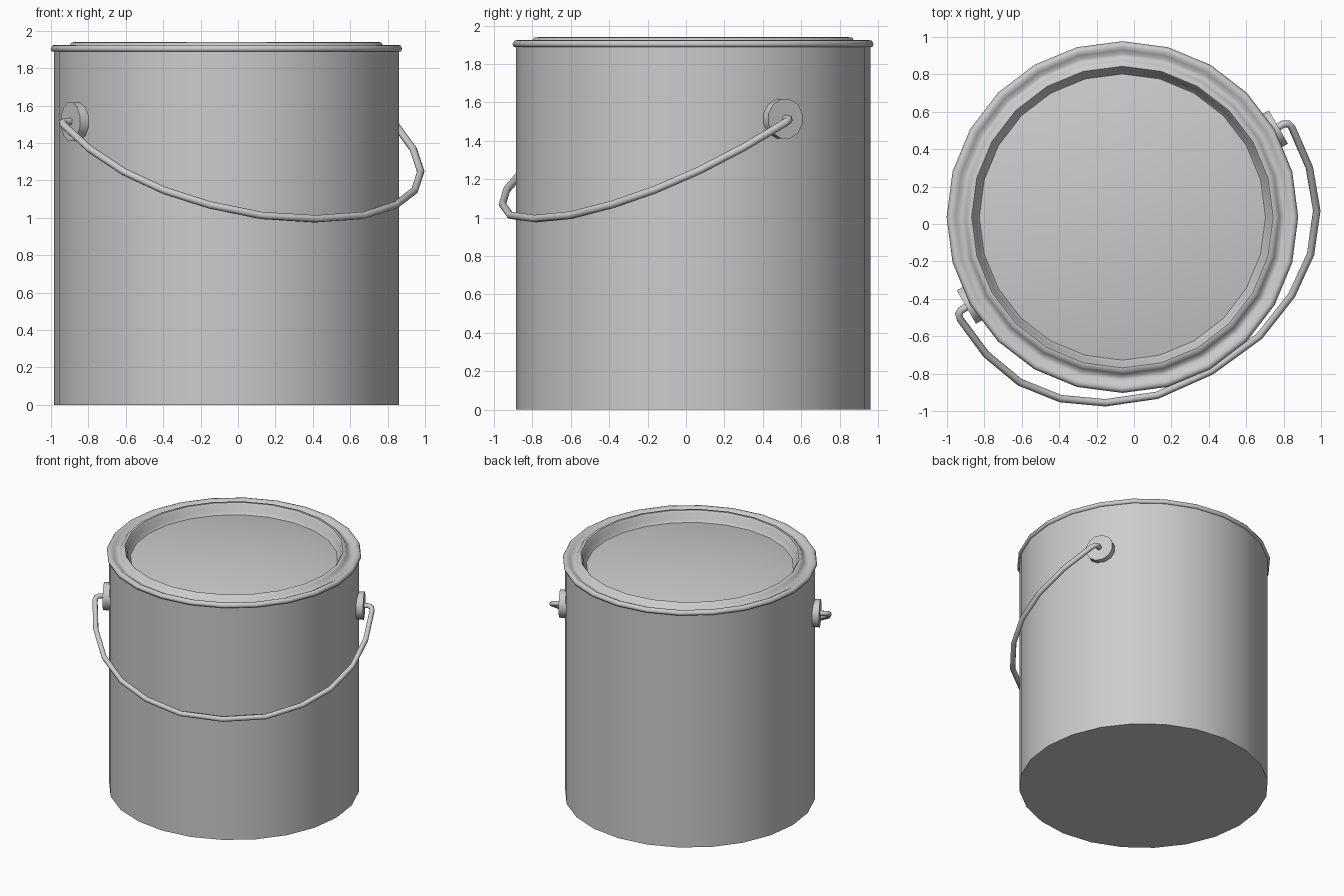
import bpy, bmesh, math
from mathutils import Matrix, Vector

if "Cube" in bpy.data.objects:
    bpy.data.objects.remove(bpy.data.objects["Cube"])

CX, CY = -0.062, 0.037      # can axis
SWING = math.radians(30)    # direction of the ear-to-ear axis
EAR_Z = 1.515
PLACE = Matrix.Translation((CX, CY, 0)) @ Matrix.Rotation(SWING, 4, 'Z')


def finish(obj, angle):
    bpy.ops.object.select_all(action='DESELECT')
    obj.select_set(True)
    bpy.context.view_layer.objects.active = obj
    bpy.ops.object.shade_smooth_by_angle(angle=math.radians(angle))


def lathe(name, profile, sides, matrix, angle=35, phase=0.0):
    """Spin an (r, z) profile about z; r = 0 makes a pole."""
    bm = bmesh.new()
    rings = []
    for r, z in profile:
        if r == 0:
            rings.append([bm.verts.new((0, 0, z))] * sides)
        else:
            rings.append([bm.verts.new((r * math.cos(phase + math.tau * i / sides),
                                        r * math.sin(phase + math.tau * i / sides), z))
                          for i in range(sides)])
    for a, b in zip(rings, rings[1:]):
        for i in range(sides):
            j = (i + 1) % sides
            bm.faces.new(list(dict.fromkeys((a[i], a[j], b[j], b[i]))))
    bmesh.ops.transform(bm, matrix=matrix, verts=bm.verts)
    bmesh.ops.recalc_face_normals(bm, faces=bm.faces)
    mesh = bpy.data.meshes.new(name)
    bm.to_mesh(mesh)
    bm.free()
    obj = bpy.data.objects.new(name, mesh)
    bpy.context.collection.objects.link(obj)
    finish(obj, angle)
    return obj


# Can: wall, rolled rim, lid groove, lid ring and recessed domed panel
can_profile = [
    (0, 0), (0.923, 0), (0.923, 1.888),
    (0.934, 1.89), (0.94, 1.905), (0.93, 1.922), (0.912, 1.925),
    (0.893, 1.916), (0.873, 1.902), (0.855, 1.905), (0.838, 1.922),
    (0.828, 1.938), (0.806, 1.94), (0.792, 1.92), (0.782, 1.88), (0.765, 1.858)]
# panel: shallow dome
can_profile += [(0.765 * t, 1.858 + 0.072 * (1 - t * t)) for t in (0.92, 0.75, 0.5, 0.25, 0)]
lathe("paint_can", can_profile, 24, Matrix.Translation((CX, CY, 0)), angle=58)

# Ears holding the handle
ear_profile = [(0, 0.88), (0.106, 0.88), (0.106, 0.963), (0, 0.963)]
for side, turn in (("right", 0), ("left", math.pi)):
    m = (PLACE @ Matrix.Rotation(turn, 4, 'Z') @ Matrix.Translation((0, 0, EAR_Z))
         @ Matrix.Rotation(math.pi / 2, 4, 'Y'))
    lathe("ear_" + side, ear_profile, 12, m, angle=40, phase=math.pi / 12)

# Wire handle: half path (along ears, forward), mirrored, hanging on a slope
half = [(0.93, 0), (0.995, 0), (1.018, 0.012), (1.024, 0.04), (0.998, 0.27),
        (0.917, 0.49), (0.772, 0.675), (0.576, 0.814), (0.316, 0.918)]
path = half + [(0, 0.951)] + [(-u, v) for u, v in reversed(half)]
curve = bpy.data.curves.new("handle", 'CURVE')
curve.dimensions = '3D'
curve.bevel_depth = 0.02
curve.bevel_resolution = 2
curve.use_fill_caps = True
spline = curve.splines.new('POLY')
spline.points.add(len(path) - 1)
for p, (u, v) in zip(spline.points, path):
    p.co = (*(PLACE @ Vector((u, -v, EAR_Z - 0.547 * v))), 1)
handle = bpy.data.objects.new("handle", curve)
bpy.context.collection.objects.link(handle)
bpy.ops.object.select_all(action='DESELECT')
handle.select_set(True)
bpy.context.view_layer.objects.active = handle
bpy.ops.object.convert(target='MESH')
finish(bpy.context.view_layer.objects.active, 50)
